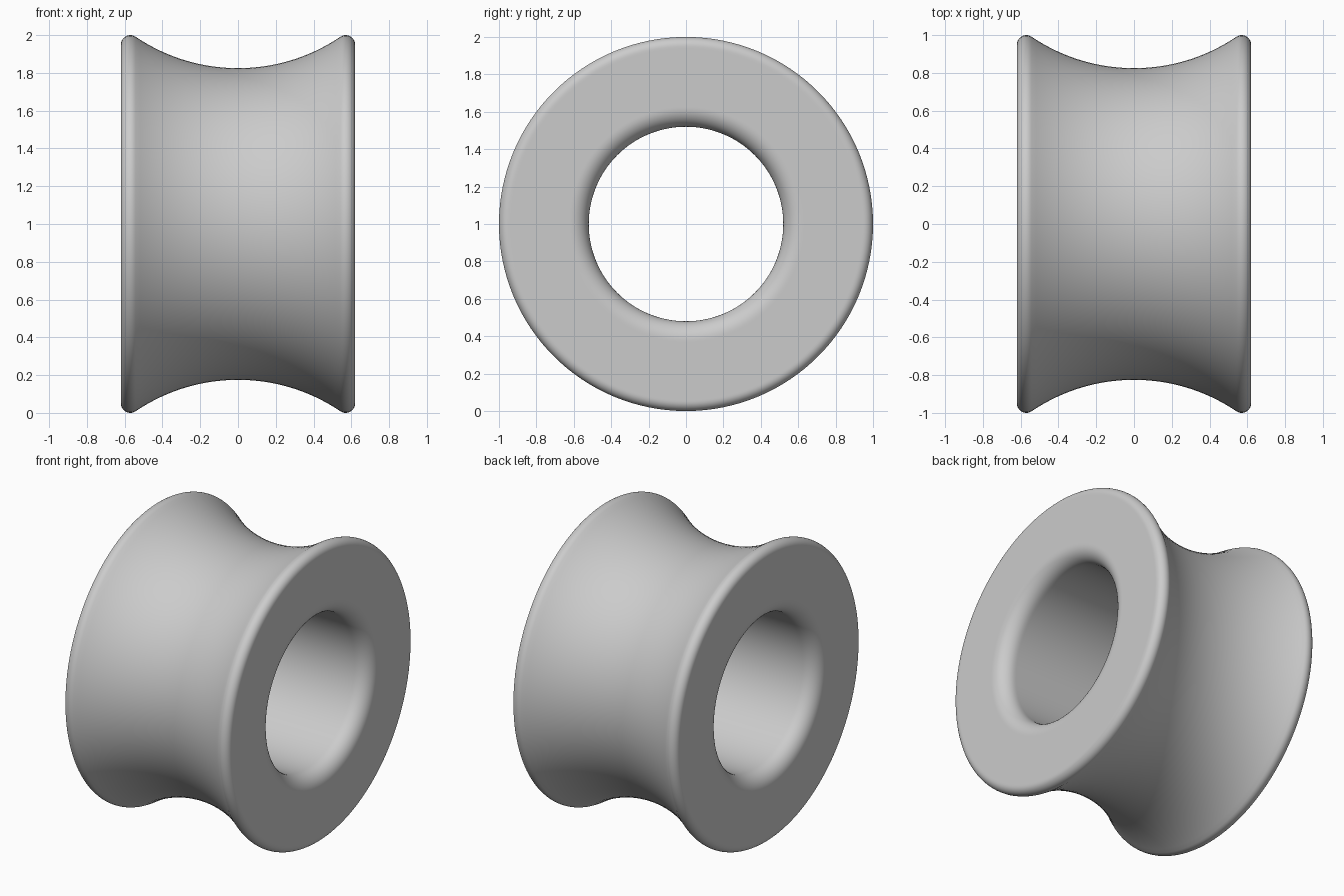
import bpy
import bmesh
from math import sin, cos, pi, radians, atan2
from mathutils import Matrix, Vector

cube = bpy.data.objects.get("Cube")
if cube:
    bpy.data.objects.remove(cube)

HALF, OUTER, BORE = 0.62, 1.0, 0.52
LIP, FILLET, WAIST = 0.05, 0.10, 0.825
SEGMENTS = 128

grey = bpy.data.materials.new("light_grey")
grey.use_nodes = True
grey.diffuse_color = (0.6, 0.6, 0.6, 1)
grey.node_tree.nodes["Principled BSDF"].inputs["Base Color"].default_value = (0.6, 0.6, 0.6, 1)


def arc(cx, cr, radius, start, end, steps):
    """Points (x, r) along an arc of the profile."""
    angles = [start + (end - start) * i / steps for i in range(steps + 1)]
    return [(cx + radius * cos(a), cr + radius * sin(a)) for a in angles]


# Groove arc tangent to the rounded lips
lip_x, lip_r = HALF - LIP, OUTER - LIP
d = lip_r - WAIST
groove = (lip_x ** 2 + d ** 2 - LIP ** 2) / (2 * (d + LIP))
groove_r = WAIST + groove
tangent = atan2(groove_r - lip_r, -lip_x)

# Half profile: bore, bore fillet, flat side, lip, groove to the middle
half = [(x, BORE) for x in (0, 0.25, HALF - FILLET - 0.01)]
half += arc(HALF - FILLET, BORE + FILLET, FILLET, -pi / 2, 0, 10)
half += [(HALF, BORE + FILLET + 0.01), (HALF, lip_r - 0.01)]
half += arc(lip_x, lip_r, LIP, 0, tangent, 10)
half += arc(0, groove_r, groove, tangent - pi, -pi / 2, 20)[1:]
profile = half + [(-x, r) for x, r in half[-2:0:-1]]

# Revolve the closed profile around the x axis
bm = bmesh.new()
rings = []
for i in range(SEGMENTS):
    turn = Matrix.Rotation(2 * pi * i / SEGMENTS, 3, "X")
    rings.append([bm.verts.new(turn @ Vector((x, 0, r))) for x, r in profile])
for i, ring in enumerate(rings):
    following = rings[(i + 1) % SEGMENTS]
    for j in range(len(ring)):
        k = (j + 1) % len(ring)
        bm.faces.new((ring[j], ring[k], following[k], following[j]))
bmesh.ops.recalc_face_normals(bm, faces=bm.faces)

mesh = bpy.data.meshes.new("grooved_roller")
bm.to_mesh(mesh)
bm.free()
mesh.materials.append(grey)
roller = bpy.data.objects.new("grooved_roller", mesh)
roller.location.z = OUTER
bpy.context.collection.objects.link(roller)

bpy.context.view_layer.objects.active = roller
roller.select_set(True)
bpy.ops.object.shade_smooth_by_angle(angle=radians(40))
